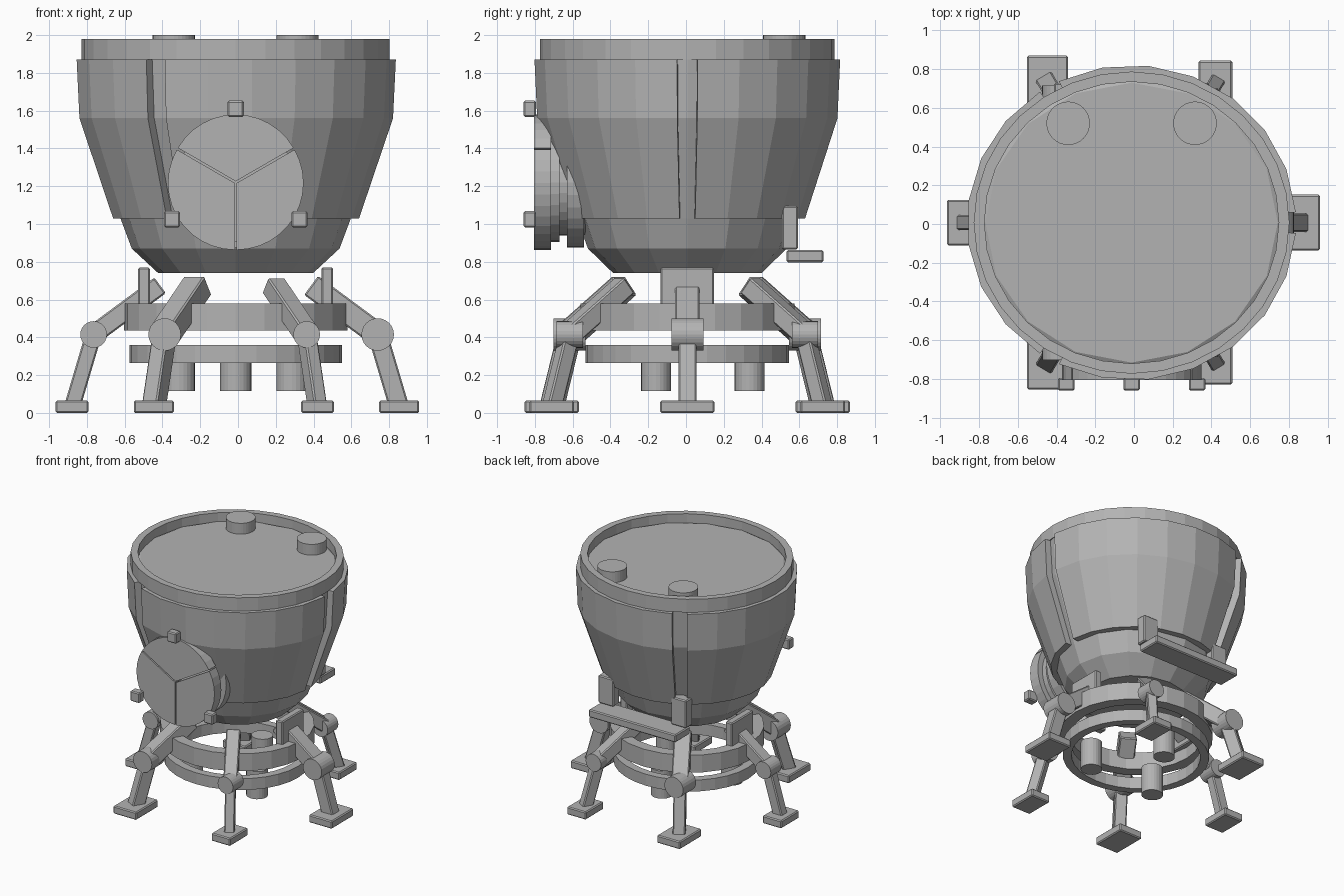
import bpy, bmesh
from math import sin, cos, pi, radians
from mathutils import Vector, Matrix

old = bpy.data.objects.get("Cube")
if old:
    bpy.data.objects.remove(old, do_unlink=True)

CX, CY, SQ = -0.0125, 0.007, 0.957   # hull axis and depth ratio

grey = bpy.data.materials.new("hull grey")
grey.use_nodes = True
COLOUR = (0.45, 0.45, 0.45, 1)
grey.diffuse_color = COLOUR
grey.node_tree.nodes["Principled BSDF"].inputs["Base Color"].default_value = COLOUR


def finish(name, bm, bevel=0):
    bmesh.ops.recalc_face_normals(bm, faces=bm.faces)
    mesh = bpy.data.meshes.new(name)
    bm.to_mesh(mesh)
    bm.free()
    mesh.materials.append(grey)
    ob = bpy.data.objects.new(name, mesh)
    bpy.context.collection.objects.link(ob)
    if bevel:
        mod = ob.modifiers.new("soft edge", 'BEVEL')
        mod.width = bevel
        mod.segments = 1
    return ob


def polar(r, deg, z=0.0):
    a = radians(deg)
    return Vector((CX + r * cos(a), CY + SQ * r * sin(a), z))


def box(name, loc, size, bevel=0.008, rot=None):
    bm = bmesh.new()
    m = Matrix.Translation(loc) @ (rot or Matrix()) @ Matrix.Diagonal((*size, 1))
    bmesh.ops.create_cube(bm, size=1, matrix=m)
    return finish(name, bm, bevel)


def strut(name, a, b, width, depth):
    """Box running from a to b, with its width held level."""
    d = (b - a).normalized()
    side = Vector((0, 0, 1)).cross(d).normalized()
    rot = Matrix((side, d.cross(side), d)).transposed().to_4x4()
    return box(name, (a + b) / 2, (width, depth, (b - a).length), 0.008, rot)


def cylinder(name, loc, r, height, sides=32, along_y=False, squash=1.0):
    bm = bmesh.new()
    rot = Matrix.Rotation(pi / 2, 4, 'X') if along_y else Matrix.Diagonal((1, squash, 1, 1))
    bmesh.ops.create_cone(bm, cap_ends=True, segments=sides, radius1=r, radius2=r,
                          depth=height, matrix=Matrix.Translation(loc) @ rot)
    return finish(name, bm)


def lathe(name, profile, angles, closed_profile, full):
    """Sweep an (r, z) profile through the angles; cap the ends of partial sweeps."""
    bm = bmesh.new()
    loops = [[bm.verts.new(polar(r, a, z)) for r, z in profile] for a in angles]
    n, k = len(profile), len(loops)
    for i in range(k if full else k - 1):
        p, q = loops[i], loops[(i + 1) % k]
        for j in range(n if closed_profile else n - 1):
            bm.faces.new((p[j], q[j], q[(j + 1) % n], p[(j + 1) % n]))
    if not closed_profile:
        bm.faces.new([l[0] for l in loops])
        bm.faces.new([l[-1] for l in loops])
    elif not full:
        bm.faces.new(loops[0])
        bm.faces.new(loops[-1])
    return finish(name, bm)


def around(n):
    return [360 * i / n for i in range(n)]


def ring(name, r_in, r_out, z0, z1, sides=32):
    return lathe(name, [(r_in, z0), (r_out, z0), (r_out, z1), (r_in, z1)],
                 around(sides), True, True)


# Hull core, closed by the recessed lid
lathe("hull_core", [(0.41, 0.74), (0.55, 0.87), (0.61, 1.03), (0.79, 1.56),
                    (0.81, 1.88), (0.755, 1.91)], around(16), False, True)
ring("top_rim", 0.76, 0.815, 1.87, 1.98)
for side, x in (("right", -0.34), ("left", 0.315)):
    cylinder("lid_cap_" + side, (x, 0.52, 1.95), 0.112, 0.1)

# Three armour panels with narrow gaps between them
shell = [(0.6, 1.03), (0.655, 1.03), (0.835, 1.56), (0.85, 1.87), (0.78, 1.87), (0.76, 1.56)]
for i in range(3):
    start, span = 120 * i + 3.8, 112.4
    lathe(f"armour_panel_{i + 1}", shell, [start + span * t / 7 for t in range(8)], True, False)

# Front hatch: stacked collars, a three-leaf door and its clamps
HX, HZ = -0.012, 1.22
for name, r, y0, y1 in (("hatch_base", 0.345, -0.63, -0.54),
                        ("hatch_neck", 0.28, -0.68, -0.45),
                        ("hatch_collar", 0.315, -0.73, -0.67)):
    cylinder(name, (HX, (y0 + y1) / 2, HZ), r, y1 - y0, along_y=True)
for i in range(3):
    mid = radians(90 + 120 * i)
    off = Vector((cos(mid), 0, sin(mid))) * 0.006
    bm = bmesh.new()
    outline = [(0, 0)] + [(0.354 * cos(mid + radians(t)), 0.354 * sin(mid + radians(t)))
                          for t in range(-60, 61, 10)]
    face = bm.faces.new([bm.verts.new(Vector((HX + x, -0.805, HZ + z)) + off) for x, z in outline])
    new = bmesh.ops.extrude_face_region(bm, geom=[face])["geom"]
    bmesh.ops.translate(bm, vec=(0, 0.09, 0), verts=[v for v in new if isinstance(v, bmesh.types.BMVert)])
    finish(f"hatch_leaf_{i + 1}", bm)
    box(f"hatch_clamp_{i + 1}", (HX + 0.39 * cos(mid), -0.827, HZ + 0.39 * sin(mid)),
        (0.085, 0.066, 0.085))

# Rear step on two hangers
box("rear_step", (-0.012, 0.63, 0.83), (0.8, 0.195, 0.065))
for side, x in (("right", -0.345), ("left", 0.325)):
    box("step_hanger_" + side, (x, 0.55, 0.98), (0.14, 0.085, 0.23))

# Undercarriage rings and thrusters
ring("upper_ring", 0.5, 0.592, 0.435, 0.58, 24)
ring("lower_ring", 0.495, 0.562, 0.265, 0.36)
for i in range(3):
    cylinder(f"thruster_{i + 1}", polar(0.345, 90 + 120 * i, 0.23), 0.083, 0.23, 24, squash=SQ)
for side, a in (("left", 0), ("right", 180)):
    box("ring_plate_" + side, polar(0.485, a, 0.65), (0.062, 0.285, 0.24))

# Six legs, alternating heavy and light
for i in range(6):
    a, s = 60 * i, 1.0 if i % 2 == 0 else 0.82
    knee, foot = polar(0.752, a, 0.415), polar(0.866, a, 0.03)
    strut(f"upper_leg_{i + 1}", knee, polar(0.4, a, 0.675), 0.13 * s, 0.125 * s)
    strut(f"lower_leg_{i + 1}", knee, foot, 0.095 * s, 0.105 * s)
    cylinder(f"knee_{i + 1}", knee, 0.086 * s, 0.17 * s, 24, along_y=True)
    foot.z = 0.0325
    box(f"foot_{i + 1}", foot, (0.212 * s, 0.288 * s, 0.065))
